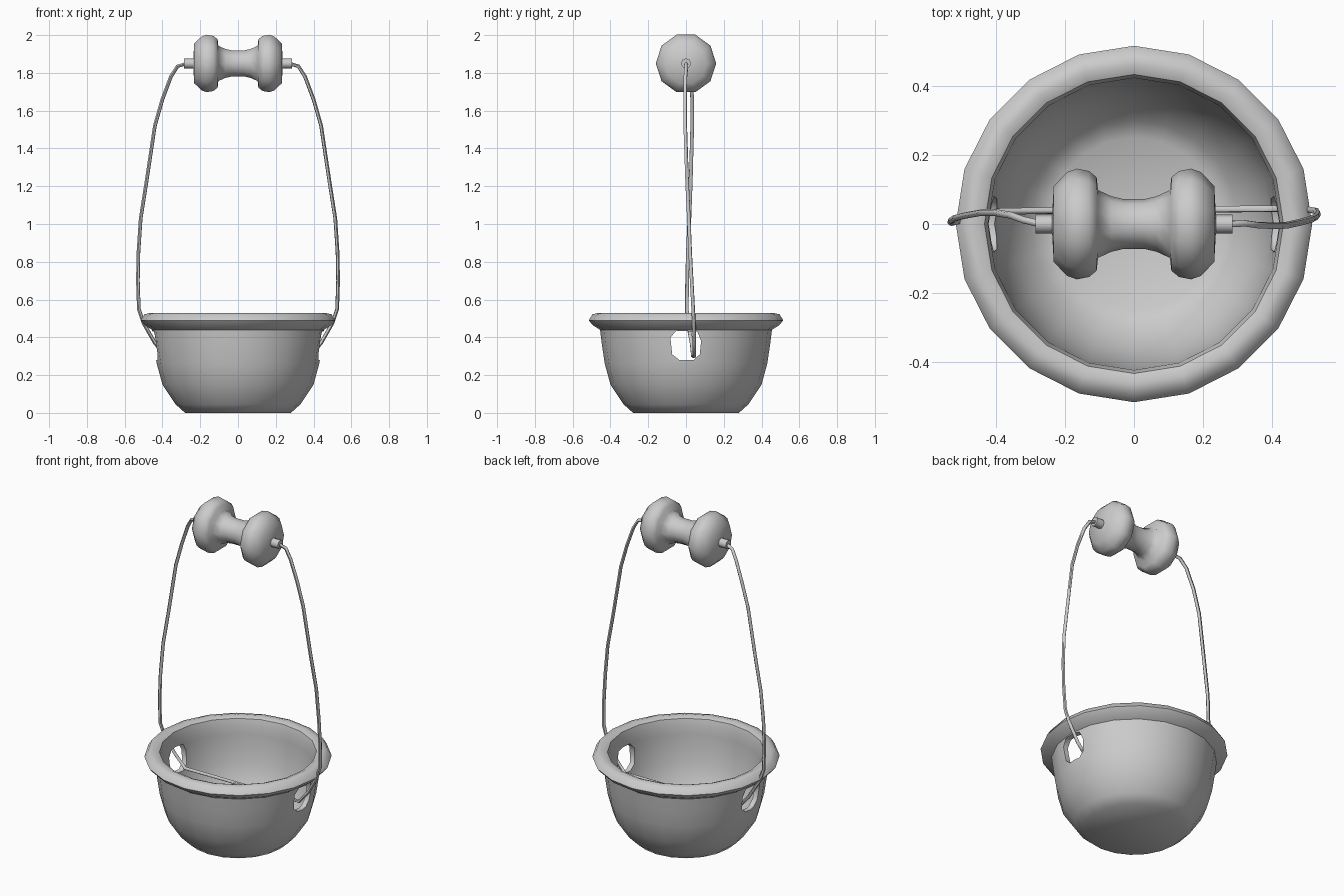
import bpy, bmesh
from math import cos, sin, tau, radians

if "Cube" in bpy.data.objects:
    bpy.data.objects.remove(bpy.data.objects["Cube"])


def finish(bm, name, angle=50):
    bmesh.ops.recalc_face_normals(bm, faces=bm.faces)
    me = bpy.data.meshes.new(name)
    bm.to_mesh(me)
    bm.free()
    ob = bpy.data.objects.new(name, me)
    bpy.context.collection.objects.link(ob)
    smooth(ob, angle)
    return ob


def smooth(ob, angle):
    bpy.ops.object.select_all(action='DESELECT')
    ob.select_set(True)
    bpy.context.view_layer.objects.active = ob
    bpy.ops.object.shade_smooth_by_angle(angle=radians(angle))


def lathe(name, profile, sides, place, angle=50):
    """Revolve (radius, height) points; place maps (a, b, height) to xyz."""
    bm = bmesh.new()
    rings = []
    for r, h in profile:
        if r == 0:
            rings.append([bm.verts.new(place(0, 0, h))] * sides)
        else:
            rings.append([bm.verts.new(place(r * cos(tau * i / sides), r * sin(tau * i / sides), h))
                          for i in range(sides)])
    for lo, hi in zip(rings, rings[1:]):
        for i in range(sides):
            j = (i + 1) % sides
            bm.faces.new(dict.fromkeys((lo[i], lo[j], hi[j], hi[i])))
    return finish(bm, name, angle)


# Bowl with rolled rim
bowl = lathe("bowl", [
    (0, 0), (0.28, 0), (0.33, 0.045), (0.40, 0.15), (0.43, 0.26), (0.445, 0.36), (0.455, 0.44),
    (0.495, 0.465), (0.515, 0.49), (0.495, 0.522), (0.46, 0.53), (0.432, 0.518), (0.422, 0.48),
    (0.42, 0.43), (0.415, 0.36), (0.40, 0.26), (0.365, 0.15), (0.30, 0.06), (0.25, 0.03), (0, 0.025)],
    20, lambda a, b, h: (a, b, h))

# Side holes for the wire
hole = [(-0.083, 0.40), (-0.05, 0.435), (0.06, 0.43), (0.08, 0.38),
        (0.073, 0.31), (0.04, 0.28), (-0.035, 0.28), (-0.073, 0.31)]
bm = bmesh.new()
ends = [[bm.verts.new((x, y, z)) for y, z in hole] for x in (-0.7, 0.7)]
for ring in ends:
    bm.faces.new(ring)
for i in range(len(hole)):
    j = (i + 1) % len(hole)
    bm.faces.new((ends[0][i], ends[0][j], ends[1][j], ends[1][i]))
cutter = finish(bm, "hole_cutter")
cutter.hide_render = True
mod = bowl.modifiers.new("holes", 'BOOLEAN')
mod.object = cutter
mod.solver = 'EXACT'
bpy.context.view_layer.objects.active = bowl
bpy.ops.object.modifier_apply(modifier=mod.name)
bpy.data.objects.remove(cutter)
smooth(bowl, 50)

# Spool-shaped grip with end pins
half = [(0.072, 0.03), (0.08, 0.065), (0.098, 0.104), (0.135, 0.108), (0.153, 0.13),
        (0.16, 0.165), (0.15, 0.193), (0.11, 0.232), (0, 0.238)]
lathe("grip", [(r, -h) for r, h in reversed(half)] + half, 10,
      lambda a, b, h: (h, a, 1.85 + b), 60)
for name, s in (("left_pin", -1), ("right_pin", 1)):
    lathe(name, [(0, 0.22), (0.027, 0.22), (0.027, 0.285), (0, 0.285)], 8,
          lambda a, b, h: (s * h, a, 1.85 + b))

# Bail wire: one closed run through the pins, down and across the bowl
side = [(0.27, 1.85), (0.32, 1.835), (0.355, 1.78), (0.40, 1.66), (0.44, 1.52), (0.485, 1.22),
        (0.515, 1.03), (0.527, 0.85), (0.53, 0.70), (0.525, 0.55), (0.50, 0.475), (0.44, 0.37), (0.38, 0.30)]
y_left = [0, 0.012, 0.025, 0.033, 0.033, 0.025, 0.018, 0.01, 0.006, 0.004, 0.01, 0.03, 0.037]
y_right = [0, 0.002, -0.003, -0.005, -0.004, 0.006, 0.015, 0.022, 0.03, 0.038, 0.042, 0.044, 0.044]
path = [(-x, y, z) for (x, z), y in zip(side, y_left)]
path += [(x, y, z) for (x, z), y in reversed(list(zip(side, y_right)))]
curve = bpy.data.curves.new("bail_wire", 'CURVE')
curve.dimensions = '3D'
curve.bevel_depth = 0.01
curve.bevel_resolution = 1
spline = curve.splines.new('POLY')
spline.points.add(len(path) - 1)
for p, co in zip(spline.points, path):
    p.co = (*co, 1)
    
wire = bpy.data.objects.new("bail_wire", curve)
bpy.context.collection.objects.link(wire)
bpy.ops.object.select_all(action='DESELECT')
wire.select_set(True)
bpy.context.view_layer.objects.active = wire
bpy.ops.object.convert(target='MESH')
smooth(bpy.context.view_layer.objects.active, 60)
